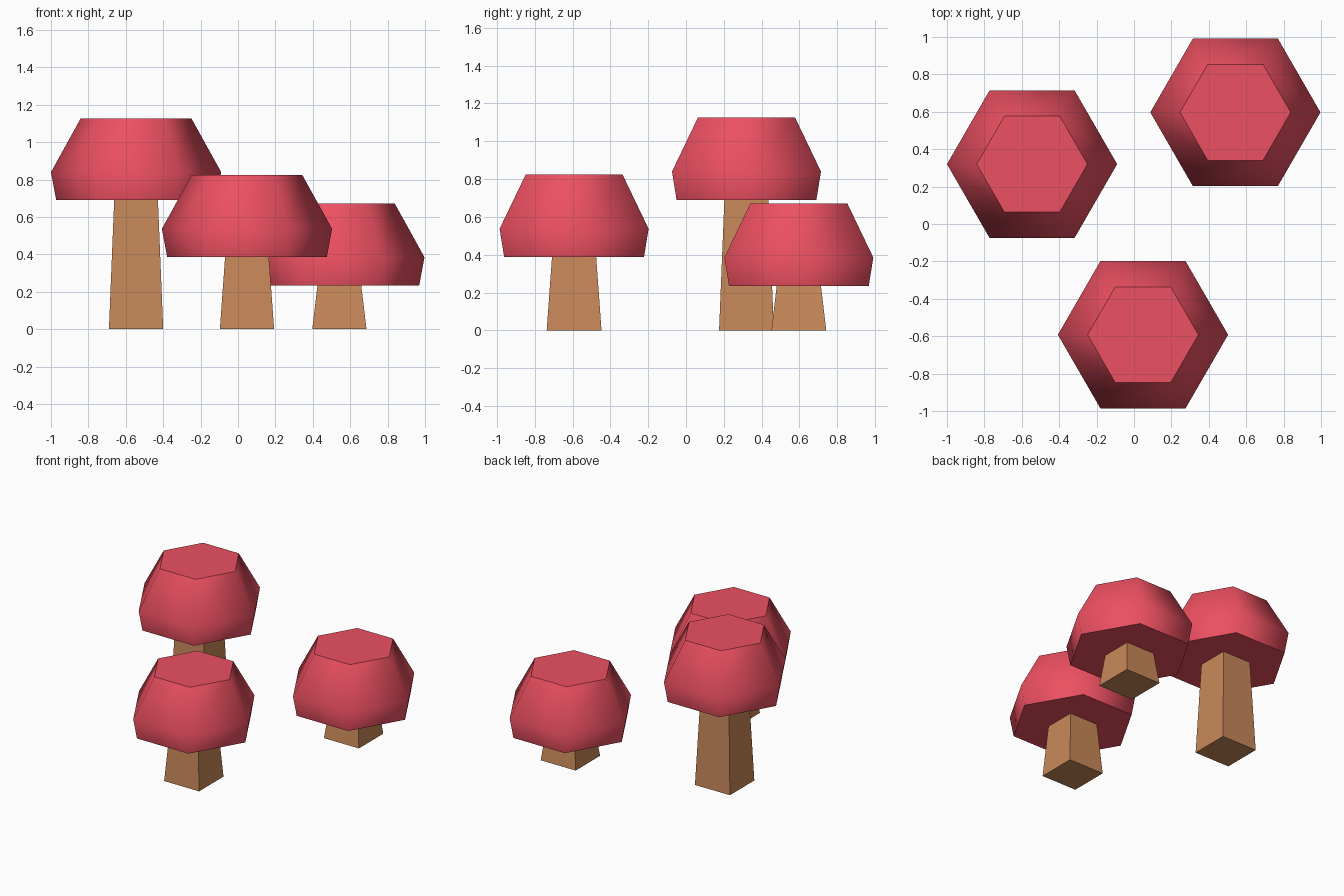
import bpy, bmesh, math

if "Cube" in bpy.data.objects:
    bpy.data.objects.remove(bpy.data.objects["Cube"])


def material(name, color):
    m = bpy.data.materials.new(name)
    m.diffuse_color = (*color, 1)
    m.use_nodes = True
    m.node_tree.nodes["Principled BSDF"].inputs["Base Color"].default_value = m.diffuse_color
    return m


RED = material("cap_red", (0.84, 0.08, 0.12))
TAN = material("stem_tan", (0.58, 0.25, 0.10))


def lathe(name, sides, profile, start, loc, mat, smooth):
    """Closed n-sided solid from (radius, z) rings, with sharp rims at both ends."""
    bm = bmesh.new()
    rings = []
    for r, z in profile:
        angles = [start + 2 * math.pi * i / sides for i in range(sides)]
        rings.append([bm.verts.new((r * math.cos(a), r * math.sin(a), z)) for a in angles])
    for lo, hi in zip(rings, rings[1:]):
        for i in range(sides):
            j = (i + 1) % sides
            bm.faces.new((lo[i], lo[j], hi[j], hi[i])).smooth = smooth
    for end in (bm.faces.new(rings[0][::-1]), bm.faces.new(rings[-1])):
        for e in end.edges:
            e.smooth = False
    mesh = bpy.data.meshes.new(name)
    bm.to_mesh(mesh)
    bm.free()
    mesh.materials.append(mat)
    obj = bpy.data.objects.new(name, mesh)
    obj.location = loc
    bpy.context.collection.objects.link(obj)
    return obj


# Mushrooms: name, x, y, stem height
for name, x, y, h in (("tall", -0.545, 0.32, 0.69),
                      ("middle", 0.048, -0.592, 0.387),
                      ("short", 0.542, 0.597, 0.235)):
    # Tapered square stem
    k = math.sqrt(2)
    lathe(name + "_stem", 4, [(0.145 * k, 0), (0.117 * k, h)],
          math.pi / 4, (x, y, 0), TAN, False)
    # Hexagonal cap, smooth sides and flat top and underside
    lathe(name + "_cap", 6, [(0.427, 0), (0.455, 0.15), (0.296, 0.437)],
          0, (x, y, h), RED, True)
